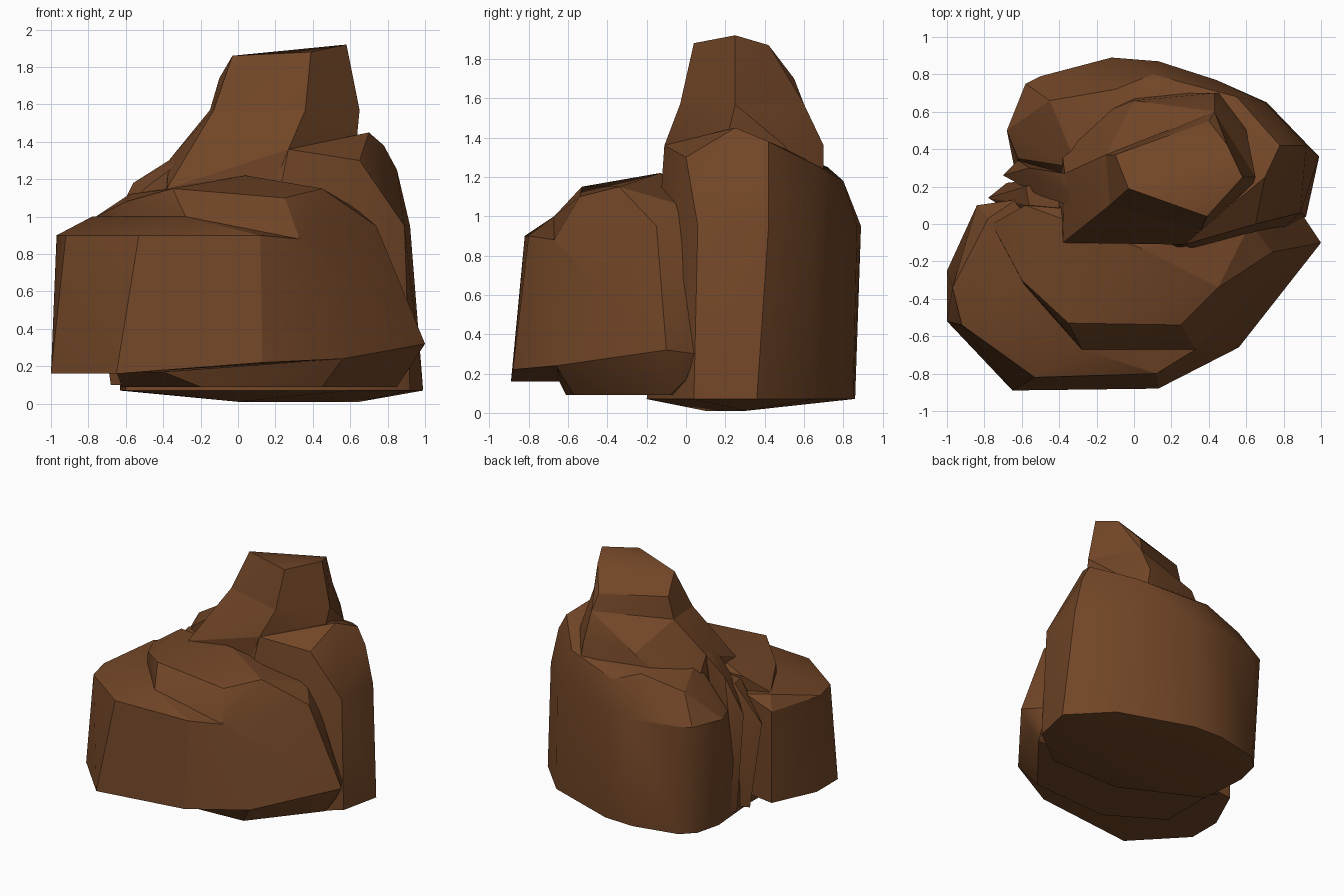
import bpy
import bmesh
import math

default_cube = bpy.data.objects.get("Cube")
if default_cube:
    bpy.data.objects.remove(default_cube, do_unlink=True)


def make_material(name, colour):
    material = bpy.data.materials.new(name)
    material.use_nodes = True
    material.diffuse_color = colour
    material.node_tree.nodes["Principled BSDF"].inputs["Base Color"].default_value = colour
    return material


brown = make_material("brown rock", (.165, .06, .02, 1))


def level_ring(height, *outline):
    """Place a plan outline at one height."""
    return [(x, y, height) for x, y in outline]


def chiselled_block(name, *corner_rings):
    """Wrap a faceted convex stone around rings of corner points."""
    bm = bmesh.new()
    for ring in corner_rings:
        for corner in ring:
            bm.verts.new(corner)
    hull = bmesh.ops.convex_hull(bm, input=bm.verts[:])
    spare = {item for item in hull["geom_interior"] + hull["geom_unused"]
             if isinstance(item, bmesh.types.BMVert)}
    bmesh.ops.delete(bm, geom=list(spare), context="VERTS")
    # Join nearly coplanar triangles into broad facets
    bmesh.ops.dissolve_limit(bm, angle_limit=math.radians(4),
                             verts=bm.verts[:], edges=bm.edges[:])
    bmesh.ops.recalc_face_normals(bm, faces=bm.faces[:])
    mesh = bpy.data.meshes.new(name)
    bm.to_mesh(mesh)
    bm.free()
    mesh.materials.append(brown)
    stone = bpy.data.objects.new(name, mesh)
    bpy.context.collection.objects.link(stone)
    bpy.ops.object.select_all(action="DESELECT")
    stone.select_set(True)
    bpy.context.view_layer.objects.active = stone
    bpy.ops.object.shade_smooth_by_angle(angle=math.radians(24))
    return stone


# Wide front boulder with a ledge along its upper edge
front_foot = level_ring(.16, (-1, -.52), (-1, -.25), (-.65, -.89), (-.84, .1))
front_rim = [(.13, -.88, .22), (.56, -.66, .24), (1, -.1, .32), (.9, .05, .3)]
front_ledge = level_ring(.9, (-.97, -.34), (-.92, -.54), (-.53, -.82),
                         (.12, -.8), (-.84, .1), (.5, -.2))
ledge_step = [(-.28, -.67, 1), (.33, -.67, .88)]
ledge_crest = level_ring(1, (-.62, -.3), (-.78, .03), (-.63, .13))
chiselled_block("front_boulder", front_foot, front_rim, front_ledge,
                ledge_step, ledge_crest)

# Sloping cap that rises behind the ledge
cap_foot = level_ring(.3, (-.5, -.5), (-.6, 0))
cap_top = [(-.76, 0, 1), (-.58, .1, 1.12), (-.6, -.3, 1.08), (-.35, -.53, 1.15),
           (.03, -.55, 1.1), (.25, -.54, 1.1), (.45, -.34, 1.15), (.04, -.13, 1.22),
           (.74, -.15, .95), (.62, 0, 1.05), (.74, 0, .85)]
chiselled_block("front_cap", cap_foot, front_rim, ledge_step, cap_top)

# Undercut stone beneath the front boulder, meeting its lower edge
base_top = level_ring(.17, (-.65, -.45), (-.4, -.65), (-.65, .1), (.9, -.1), (.88, 0))
base_sole = level_ring(.09, (-.62, -.35), (-.2, -.61), (.45, -.57), (.85, -.08), (-.62, .1))
chiselled_block("front_base", front_rim[1:], base_top, base_sole)

# Tall back boulder
back_sole = level_ring(.01, (0, .1), (.65, .3))
back_foot = level_ring(.07, (.99, .36), (.71, .65), (.13, .85), (-.12, .86), (-.48, .78),
                       (-.58, .68), (-.63, .48), (-.6, .1), (0, -.2), (.6, -.2), (.92, .04))
back_middle = level_ring(.95, (.89, .06), (.92, .42), (.7, .65), (.44, .77), (.13, .87),
                         (-.12, .89), (-.5, .79), (-.58, .75), (-.68, .5), (-.62, .35))
back_shoulder = level_ring(1.25, (.85, .42), (.55, .68), (-.1, .72), (-.3, .3))
back_top = [(.27, -.11, 1.36), (.65, 0, 1.3), (.7, .25, 1.45), (.78, .42, 1.38),
            (.1, .8, 1.18), (-.45, .66, 1.17)]
chiselled_block("back_boulder", back_sole, back_foot, back_middle, back_shoulder, back_top)

# Leaning peak with a slanted summit, on a flared skirt
peak_summit = [(-.03, .19, 1.86), (.39, .04, 1.88), (.58, .25, 1.92),
               (.5, .42, 1.87), (.4, .55, 1.7), (-.1, .37, 1.74)]
peak_waist = level_ring(1.57, (-.13, .1), (-.15, .37), (.36, -.03), (.65, .25), (.43, .6))
peak_foot = [(-.38, -.1, 1.15), (-.19, .05, 1.38), (.27, -.11, 1.36), (-.37, .27, 1.3)]
peak_flare = level_ring(1.36, (.63, .2), (.6, .5), (.43, .7), (0, .66))
peak_root = level_ring(1, (-.4, -.1), (.2, -.1), (-.4, .5), (0, .7), (.5, .7))
chiselled_block("peak", peak_summit, peak_waist)
chiselled_block("peak_skirt", peak_waist, peak_foot, peak_flare, peak_root)

# Upright flakes filling the cleft on one flank
outer_crest = level_ring(1.1, (-.58, .2), (-.4, -.1), (-.56, .1), (-.4, .25))
outer_side = level_ring(.8, (-.78, .14), (-.68, .22))
outer_foot = level_ring(.1, (-.68, .15), (-.5, 0), (-.4, .25))
chiselled_block("outer_flake", outer_crest, outer_side, outer_foot)

inner_crest = [(-.56, .3, 1.18), (-.37, .27, 1.3), (-.19, .05, 1.38), (-.5, .15, 1.15)]
inner_side = level_ring(.9, (-.7, .26), (-.62, .34))
inner_foot = level_ring(.1, (-.64, .26), (-.6, .34), (-.3, .1))
chiselled_block("inner_flake", inner_crest, inner_side, inner_foot)
